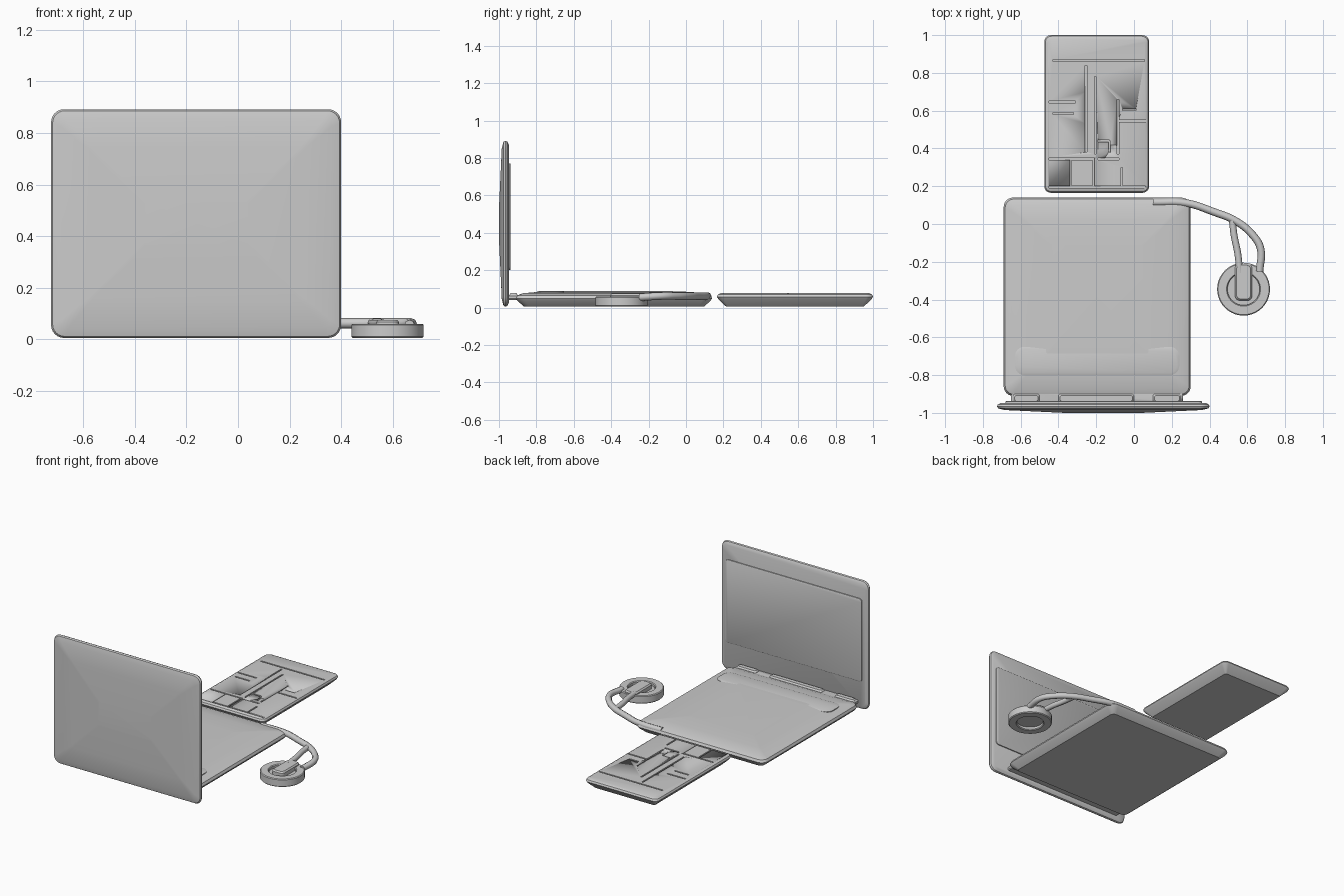
import bpy, bmesh, math

if "Cube" in bpy.data.objects:
    bpy.data.objects.remove(bpy.data.objects["Cube"])

def finish(name, bm, angle=35):
    bmesh.ops.recalc_face_normals(bm, faces=bm.faces)
    me = bpy.data.meshes.new(name)
    bm.to_mesh(me)
    bm.free()
    ob = bpy.data.objects.new(name, me)
    bpy.context.collection.objects.link(ob)
    smooth(ob, angle)
    return ob

def smooth(ob, angle=35):
    bpy.ops.object.select_all(action='DESELECT')
    ob.select_set(True)
    bpy.context.view_layer.objects.active = ob
    bpy.ops.object.shade_smooth_by_angle(angle=math.radians(angle))

def slab(name, x0, x1, y0, y1, r, sections, upright=False, angle=35):
    """Rounded rectangle lofted through (inset, height) sections."""
    bm = bmesh.new()
    loops = []
    for inset, z in sections:
        rad = max(r - inset * 0.5, 0.01)
        loop = []
        for k, (sx, sy) in enumerate([(1, 1), (-1, 1), (-1, -1), (1, -1)]):
            cx = (x1 - inset - rad) if sx > 0 else (x0 + inset + rad)
            cy = (y1 - inset - rad) if sy > 0 else (y0 + inset + rad)
            for i in range(7):
                a = math.pi / 2 * (k + i / 6)
                p = (cx + rad * math.cos(a), cy + rad * math.sin(a), z)
                # upright slabs swing from the xy plane into the xz plane
                loop.append(bm.verts.new((p[0], -z, p[1]) if upright else p))
        loops.append(loop)
    for a, b in zip(loops, loops[1:]):
        n = len(a)
        for i in range(n):
            bm.faces.new((a[i], a[(i + 1) % n], b[(i + 1) % n], b[i]))
    bm.faces.new(loops[0][::-1])
    bm.faces.new(loops[-1])
    return finish(name, bm, angle)

def lathe(name, cx, cy, profile, steps=40):
    """Closed (radius, height) profile turned around a vertical axis."""
    bm = bmesh.new()
    rings = []
    for i in range(steps):
        a = 2 * math.pi * i / steps
        rings.append([bm.verts.new((cx + r * math.cos(a), cy + r * math.sin(a), z))
                      for r, z in profile])
    n = len(profile)
    for i in range(steps):
        a, b = rings[i], rings[(i + 1) % steps]
        for j in range(n):
            bm.faces.new((a[j], b[j], b[(j + 1) % n], a[(j + 1) % n]))
    return finish(name, bm)

def cable(name, points, radius):
    cu = bpy.data.curves.new(name, 'CURVE')
    cu.dimensions = '3D'
    cu.bevel_depth = radius
    cu.bevel_resolution = 2
    cu.use_fill_caps = True
    cu.resolution_u = 6
    sp = cu.splines.new('BEZIER')
    sp.bezier_points.add(len(points) - 1)
    for bp, p in zip(sp.bezier_points, points):
        bp.co = p
        bp.handle_left_type = bp.handle_right_type = 'AUTO'
    ob = bpy.data.objects.new(name, cu)
    bpy.context.collection.objects.link(ob)
    bpy.ops.object.select_all(action='DESELECT')
    ob.select_set(True)
    bpy.context.view_layer.objects.active = ob
    bpy.ops.object.convert(target='MESH')
    smooth(bpy.context.view_layer.objects.active, 50)

# Laptop base with undercut edge and gently domed top
slab("laptop_base", -0.69, 0.30, -0.91, 0.14, 0.05,
     [(0.045, 0.005), (0.01, 0.035), (0, 0.05), (0.008, 0.066),
      (0.04, 0.077), (0.12, 0.084), (0.25, 0.089)])
slab("palm_rest", -0.63, 0.24, -0.80, -0.65, 0.05, [(0, 0.07), (0, 0.084), (0.012, 0.088)])

# Upright lid, bulging slightly at the back, and its screen
slab("laptop_lid", -0.725, 0.40, 0.005, 0.892, 0.05,
     [(0.02, 0.947), (0.004, 0.956), (0, 0.966), (0.006, 0.976),
      (0.04, 0.985), (0.15, 0.990), (0.36, 1.0)], upright=True)
slab("screen", -0.68, 0.36, 0.20, 0.77, 0.02,
     [(0, 0.95), (0, 0.940), (0.004, 0.938)], upright=True)

# Hinge bar with three knuckles
slab("hinge_bar", -0.65, 0.26, -0.955, -0.885, 0.012,
     [(0.005, 0.042), (0, 0.048), (0, 0.062), (0.006, 0.067)])
for i, (a, b) in enumerate([(-0.64, -0.50), (-0.40, 0.0), (0.10, 0.25)]):
    slab(f"hinge_knuckle_{i + 1}", a, b, -0.945, -0.90, 0.012,
         [(0, 0.045), (0, 0.068), (0.008, 0.078)])

# Flat handset lying in front of the laptop
handset = slab("handset", -0.475, 0.08, 0.165, 1.0, 0.035,
               [(0.05, 0.005), (0.008, 0.045), (0, 0.058), (0.006, 0.070), (0.02, 0.077)])

# Seams cut into the handset top: horizontal (x0, x1, y), vertical (y0, y1, x)
across = [(-0.43, 0.055, 0.865), (-0.45, 0.06, 0.195), (-0.45, -0.21, 0.345),
          (-0.19, -0.08, 0.345), (-0.45, -0.31, 0.645), (-0.43, -0.32, 0.585),
          (-0.06, 0.01, 0.605), (-0.08, 0.065, 0.545), (-0.19, -0.13, 0.44)]
along = [(0.38, 0.84, -0.255), (0.37, 0.78, -0.205), (0.37, 0.66, -0.085),
         (0.20, 0.34, -0.335), (0.20, 0.34, -0.215), (0.20, 0.30, -0.065),
         (0.38, 0.44, -0.13)]
w = 0.005
boxes = [(a, b, y - w, y + w) for a, b, y in across] + [(x - w, x + w, a, b) for a, b, x in along]
bm = bmesh.new()
for x0, x1, y0, y1 in boxes:
    vs = bmesh.ops.create_cube(bm, size=1)["verts"]
    for v in vs:
        v.co = ((x0 + x1) / 2 + v.co.x * (x1 - x0),
                (y0 + y1) / 2 + v.co.y * (y1 - y0), 0.082 + v.co.z * 0.03)
cutter = finish("seam_cutter", bm)
cutter.hide_render = True
mod = handset.modifiers.new("seams", 'BOOLEAN')
mod.operation = 'DIFFERENCE'
mod.solver = 'EXACT'
mod.use_self = True
mod.object = cutter
bpy.context.view_layer.objects.active = handset
while handset.modifiers[0].name != "seams":
    bpy.ops.object.modifier_move_up(modifier="seams")
bpy.ops.object.modifier_apply(modifier="seams")
bpy.data.objects.remove(cutter)

# Forked cable running from the base to the ring
cable("cable_main", [(0.10, 0.115, 0.062), (0.28, 0.11, 0.062), (0.42, 0.065, 0.062),
                     (0.54, 0.015, 0.062), (0.63, -0.06, 0.062), (0.67, -0.13, 0.062),
                     (0.665, -0.25, 0.055)], 0.02)
cable("cable_branch", [(0.52, 0.025, 0.062), (0.53, -0.06, 0.062),
                       (0.55, -0.16, 0.062), (0.56, -0.26, 0.060)], 0.018)

# Ring dock with a recessed floor and a raised tongue
lathe("ring", 0.58, -0.345, [(0.14, 0.010), (0.14, 0.055), (0.135, 0.06), (0.09, 0.06),
                             (0.085, 0.055), (0.085, 0.010), (0.09, 0.005), (0.135, 0.005)])
lathe("ring_floor", 0.58, -0.345, [(0.087, 0.025), (0.087, 0.04), (0.002, 0.04), (0.002, 0.025)])
slab("ring_tongue", 0.535, 0.625, -0.405, -0.21, 0.025,
     [(0, 0.035), (0, 0.066), (0.008, 0.075)])
